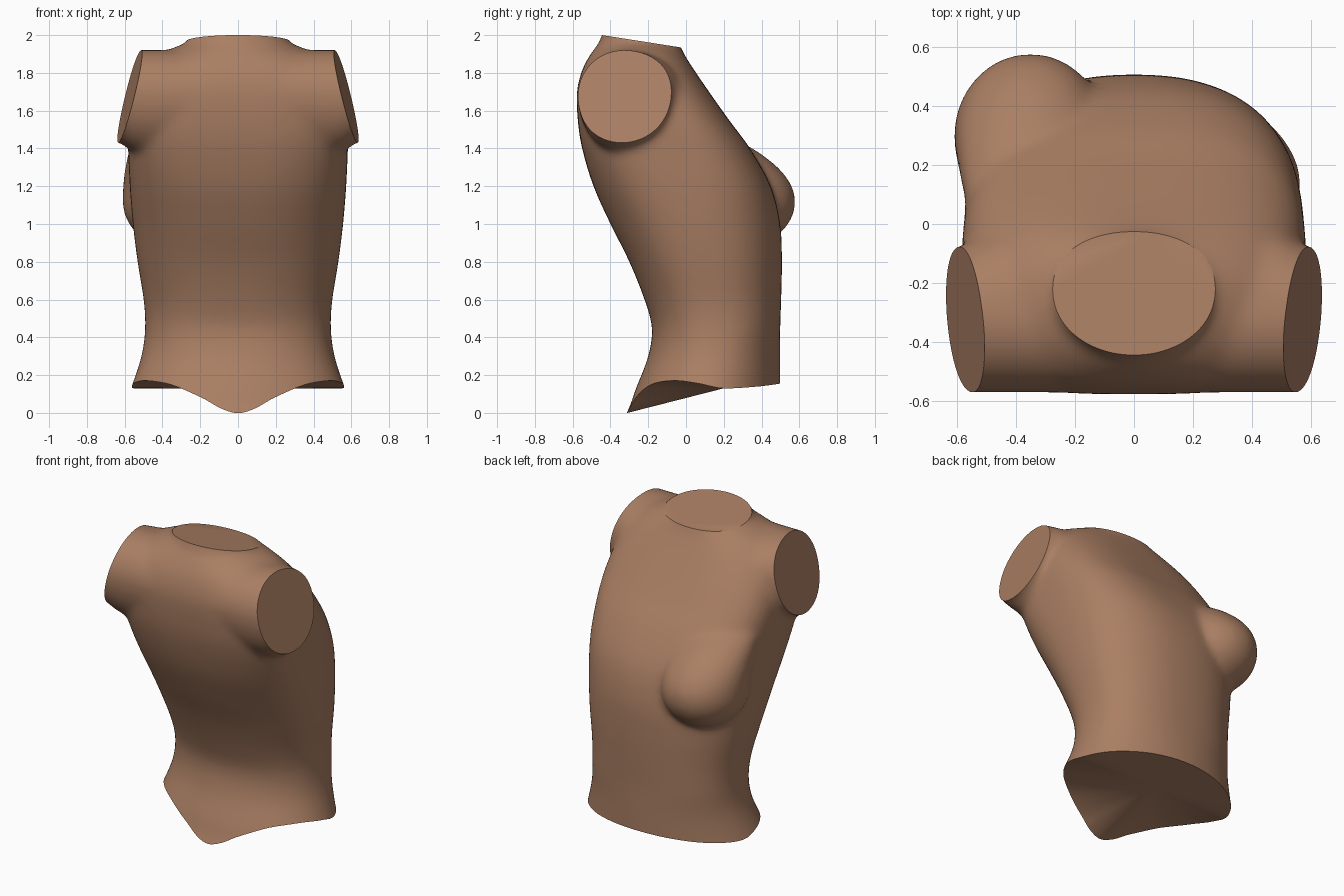
import bpy, bmesh, math
from mathutils import Vector

if "Cube" in bpy.data.objects:
    bpy.data.objects.remove(bpy.data.objects["Cube"])

skin = bpy.data.materials.new("brown skin")
skin.diffuse_color = (0.40, 0.21, 0.125, 1)
skin.use_nodes = True
skin.node_tree.nodes["Principled BSDF"].inputs["Base Color"].default_value = skin.diffuse_color
N = 72


def new_object(name, bm):
    bmesh.ops.recalc_face_normals(bm, faces=bm.faces[:])
    me = bpy.data.meshes.new(name)
    bm.to_mesh(me)
    bm.free()
    ob = bpy.data.objects.new(name, me)
    bpy.context.collection.objects.link(ob)
    return ob


def catmull(rows, steps):
    """Smooth curve through rows of numbers."""
    out = []
    for i in range(len(rows) - 1):
        p = [rows[min(max(i + k, 0), len(rows) - 1)] for k in (-1, 0, 1, 2)]
        for s in range(steps):
            t = s / steps
            out.append([0.5 * (2 * b + (c - a) * t + (2 * a - 5 * b + 4 * c - d) * t * t
                               + (3 * b - a - 3 * c + d) * t ** 3) for a, b, c, d in zip(*p)])
    return out + [list(rows[-1])]


def power(v, n):
    return math.copysign(abs(v) ** (2 / n), v)


def loft(name, rings):
    """Closed skin over equal-length rings of points."""
    bm = bmesh.new()
    loops = [[bm.verts.new(p) for p in ring] for ring in rings]
    for a, b in zip(loops, loops[1:]):
        for i in range(len(a)):
            j = (i + 1) % len(a)
            bm.faces.new((a[i], a[j], b[j], b[i]))
    bm.faces.new(loops[0])
    bm.faces.new(loops[-1])
    return new_object(name, bm)


angles = [2 * math.pi * i / N for i in range(N)]

# Trunk and neck: rings of z, half width, back y, front y, back and front squareness
sections = [(-.2, .70, -.42, .49, 2.2, 2), (0, .62, -.313, .497, 2.2, 2),
            (.13, .568, -.265, .499, 2.2, 2), (.3, .512, -.20, .499, 2.2, 2.1),
            (.45, .492, -.18, .499, 2.3, 2.3), (.6, .50, -.22, .504, 2.3, 2.3),
            (.8, .532, -.30, .508, 2.4, 2.3), (1.0, .557, -.40, .499, 2.5, 2.35),
            (1.2, .573, -.49, .449, 2.8, 2.6), (1.4, .582, -.55, .339, 3.2, 2.9),
            (1.55, .585, -.573, .228, 3.4, 3.0), (1.7, .56, -.578, .122, 3.3, 2.9),
            (1.82, .505, -.548, .04, 2.8, 2.6), (1.9, .42, -.505, -.01, 2.1, 2.2),
            (1.94, .325, -.475, -.027, 2, 2), (1.97, .27, -.457, -.04, 2, 2),
            (2.08, .24, -.42, -.05, 2, 2)]
rings = []
for z, w, yb, yf, nb, nf in catmull(sections, 4):
    cy, r = (yb + yf) / 2, (yf - yb) / 2
    ring = []
    for a in angles:
        n = nf if math.sin(a) > 0 else nb
        ring.append((w * power(math.cos(a), n), cy + r * power(math.sin(a), n), z))
    rings.append(ring)
torso = loft("torso", rings)

# Shoulders: a tube across both arms, thicker toward the armpits (x, front y, bottom z)
half = [(.3, .01, 1.37), (.42, -.005, 1.37), (.5, -.03, 1.37), (.56, -.062, 1.385),
        (.6, -.08, 1.412), (.64, -.09, 1.437), (.76, -.09, 1.44)]
rings = []
for x, yf, zb in [(-x, y, z) for x, y, z in half[::-1]] + half:
    rings.append([(x, -.33 + math.cos(a) * (yf + .33 if math.cos(a) > 0 else .243),
                   1.68 + math.sin(a) * (.241 if math.sin(a) > 0 else 1.68 - zb)) for a in angles])
shoulders = loft("shoulders", rings)

# Single teardrop breast on the -x side, sloping back toward the top
bm = bmesh.new()
bmesh.ops.create_uvsphere(bm, u_segments=48, v_segments=48, radius=1)
for v in bm.verts:
    x, y, z = v.co
    dz = z * (.55 if z > 0 else .24)
    v.co = (-.352 + .26 * x, .30 + .28 * y - 2.4 * max(dz, 0) ** 2, 1.12 + dz)
breast = new_object("breast", bm)

# Blend the parts into one smooth skin
bpy.ops.object.select_all(action='DESELECT')
for ob in (torso, shoulders, breast):
    ob.select_set(True)
bpy.context.view_layer.objects.active = torso
bpy.ops.object.join()
m = torso.modifiers.new("blend", 'REMESH')
m.mode = 'VOXEL'
m.voxel_size = .015
m = torso.modifiers.new("soften", 'SMOOTH')
m.factor = .5
m.iterations = 30

# Hip cutter: a fan whose rim dips to a point at the back
half = [(0, -.31, 0), (.09, -.295, .025), (.2, -.26, .085), (.36, -.19, .15), (.48, -.06, .17),
        (.54, .07, .155), (.56, .2, .13), (.45, .39, .14), (.25, .47, .15), (0, .495, .155)]
rim = catmull([(-.09, -.295, .025)] + half + [(-.25, .47, .15)], 5)[5:-5]
rim += [(-x, y, z) for x, y, z in rim[-2:0:-1]]
apex = Vector((0, .2, .13))
bm = bmesh.new()
top = [bm.verts.new(apex + 1.7 * (Vector(p) - apex)) for p in rim]
low = [bm.verts.new((v.co.x, v.co.y, -1)) for v in top]
tip = bm.verts.new(apex)
for i in range(len(rim)):
    j = (i + 1) % len(rim)
    bm.faces.new((top[i], top[j], tip))
    bm.faces.new((low[i], low[j], top[j], top[i]))
bm.faces.new(low)
cutter = new_object("hip_cutter", bm)
cutter.hide_render = True
m = torso.modifiers.new("hip cut", 'BOOLEAN')
m.operation = 'DIFFERENCE'
m.solver = 'EXACT'
m.object = cutter
for name in [m.name for m in torso.modifiers]:
    bpy.ops.object.modifier_apply(modifier=name)
bpy.data.objects.remove(cutter)

# Flat cuts at the neck and both arms
bm = bmesh.new()
bm.from_mesh(torso.data)
for co, no in [((0, -.24, 1.968), (0, .157, 1)),
               ((.572, -.33, 1.68), (1, -.1, .25)),
               ((-.572, -.33, 1.68), (-1, -.1, .25))]:
    bmesh.ops.bisect_plane(bm, geom=bm.verts[:] + bm.edges[:] + bm.faces[:], dist=1e-5,
                           plane_co=co, plane_no=Vector(no).normalized(), clear_outer=True)
    bmesh.ops.holes_fill(bm, edges=[e for e in bm.edges if e.is_boundary], sides=0)
bmesh.ops.recalc_face_normals(bm, faces=bm.faces[:])
bm.to_mesh(torso.data)
bm.free()

torso.data.materials.clear()
torso.data.materials.append(skin)
bpy.ops.object.shade_smooth_by_angle(angle=math.radians(35))
